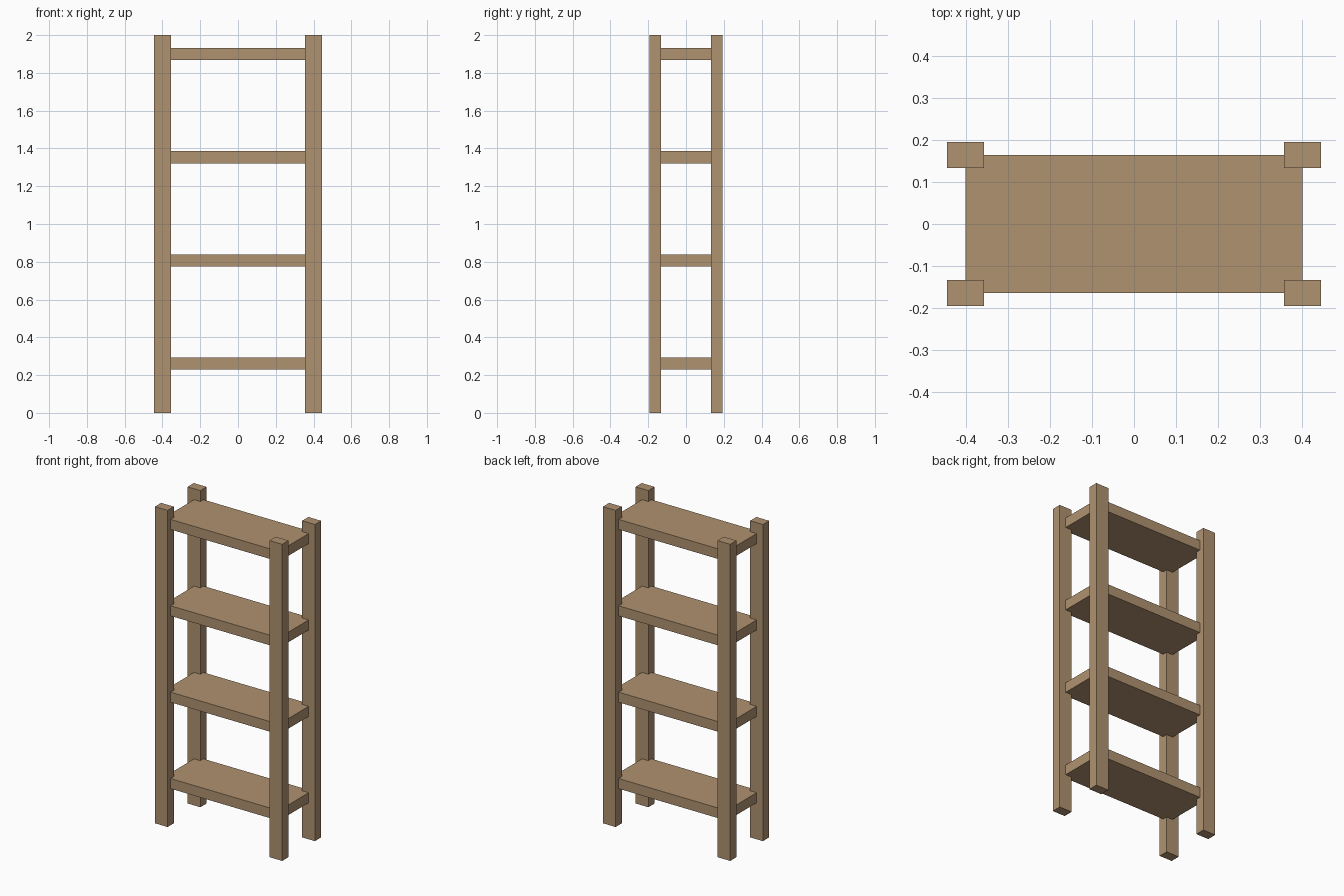
import bpy

if "Cube" in bpy.data.objects:
    bpy.data.objects.remove(bpy.data.objects["Cube"])

wood = bpy.data.materials.new("light_brown_wood")
wood.diffuse_color = (0.434, 0.287, 0.162, 1.0)
wood.use_nodes = True
wood.node_tree.nodes["Principled BSDF"].inputs["Base Color"].default_value = wood.diffuse_color


def box(name, size, centre):
    """Flat-sided box with its size baked into the mesh."""
    bpy.ops.mesh.primitive_cube_add(size=1, location=centre)
    ob = bpy.context.object
    ob.name = name
    ob.scale = size
    bpy.ops.object.transform_apply(location=False, rotation=False, scale=True)
    ob.data.materials.append(wood)
    return ob


POST_X, POST_Y = 0.4005, 0.1635   # post centres, also the shelf half sizes
HEIGHT = 2.0

# Four corner posts
for side, sx in (("left", -1), ("right", 1)):
    for end, sy in (("front", -1), ("back", 1)):
        box(f"{end}_{side}_post", (0.089, 0.062, HEIGHT),
            (sx * POST_X, sy * POST_Y, HEIGHT / 2))

# Four evenly spaced shelves, reaching to the post centres
for i in range(4):
    box(f"shelf_{i + 1}", (2 * POST_X, 2 * POST_Y, 0.064),
        (0, 0, 0.262 + i * 0.5457))
